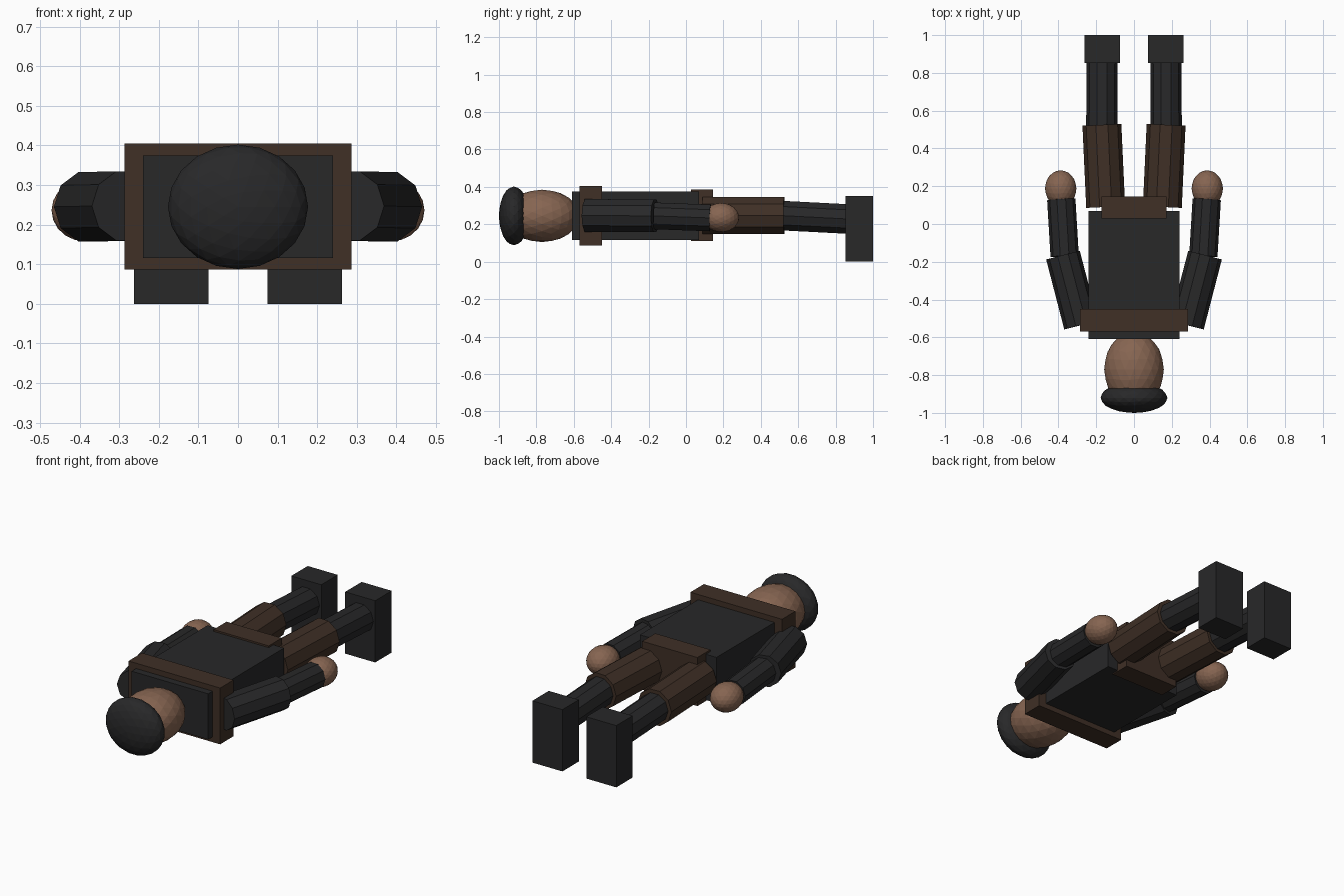
import bpy, bmesh
from mathutils import Vector, Matrix

if "Cube" in bpy.data.objects:
    bpy.data.objects.remove(bpy.data.objects["Cube"])


def material(name, rgb):
    m = bpy.data.materials.new(name)
    m.diffuse_color = (*rgb, 1)
    m.use_nodes = True
    m.node_tree.nodes["Principled BSDF"].inputs["Base Color"].default_value = m.diffuse_color
    return m


DARK = material("dark_cloth", (0.021, 0.021, 0.022))
BROWN = material("brown_leather", (0.05, 0.029, 0.019))
SKIN = material("skin", (0.24, 0.13, 0.083))


def finish(name, bm, mat):
    me = bpy.data.meshes.new(name)
    bm.to_mesh(me)
    bm.free()
    me.materials.append(mat)
    ob = bpy.data.objects.new(name, me)
    bpy.context.collection.objects.link(ob)
    return ob


def box(name, lo, hi, mat):
    lo, hi = Vector(lo), Vector(hi)
    bm = bmesh.new()
    bmesh.ops.create_cube(bm, size=1, matrix=Matrix.Translation((lo + hi) / 2)
                          @ Matrix.Diagonal((*(hi - lo), 1)))
    return finish(name, bm, mat)


def ball(name, centre, radii, mat):
    # faceted ellipsoid with its pole along y
    bm = bmesh.new()
    bmesh.ops.create_icosphere(bm, subdivisions=3, radius=1,
                               matrix=Matrix.Translation(centre)
                               @ Matrix.Diagonal((*radii, 1))
                               @ Matrix.Rotation(1.5707963, 4, 'X'))
    return finish(name, bm, mat)


def limb(name, a, b, r, mat):
    # ten-sided cylinder from a to b, with a corner pointing sideways
    a, b = Vector(a), Vector(b)
    d = (b - a).normalized()
    side = d.cross(Vector((0, 0, 1))).normalized()
    rot = Matrix((side.cross(d), side, d)).transposed().to_4x4()
    bm = bmesh.new()
    bmesh.ops.create_cone(bm, cap_ends=True, segments=10, radius1=r, radius2=r,
                          depth=(b - a).length,
                          matrix=Matrix.Translation((a + b) / 2) @ rot)
    return finish(name, bm, mat)


# Body
box("torso", (-0.24, -0.61, 0.116), (0.24, 0.07, 0.375), DARK)
box("shoulder_band", (-0.287, -0.57, 0.086), (0.287, -0.45, 0.405), BROWN)
box("pelvis", (-0.173, 0.028, 0.11), (0.173, 0.145, 0.385), BROWN)

# Head and cap
ball("head", (0, -0.77, 0.245), (0.158, 0.2, 0.14), SKIN)
ball("cap", (0, -0.92, 0.245), (0.177, 0.08, 0.157), DARK)

# Arms and legs on both sides
for s, tag in ((-1, "left"), (1, "right")):
    limb(tag + "_upper_arm", (s * 0.28, -0.535, 0.247), (s * 0.376, -0.165, 0.245), 0.092, DARK)
    limb(tag + "_forearm", (s * 0.367, -0.17, 0.245), (s * 0.385, 0.13, 0.234), 0.075, DARK)
    ball(tag + "_hand", (s * 0.388, 0.188, 0.236), (0.083, 0.096, 0.078), SKIN)
    limb(tag + "_thigh", (s * 0.15, 0.09, 0.247), (s * 0.17, 0.525, 0.247), 0.103, BROWN)
    limb(tag + "_shin", (s * 0.17, 0.5, 0.247), (s * 0.169, 0.87, 0.228), 0.083, DARK)
    x0, x1 = sorted((s * 0.075, s * 0.263))
    box(tag + "_foot", (x0, 0.853, 0), (x1, 1.0, 0.35), DARK)
